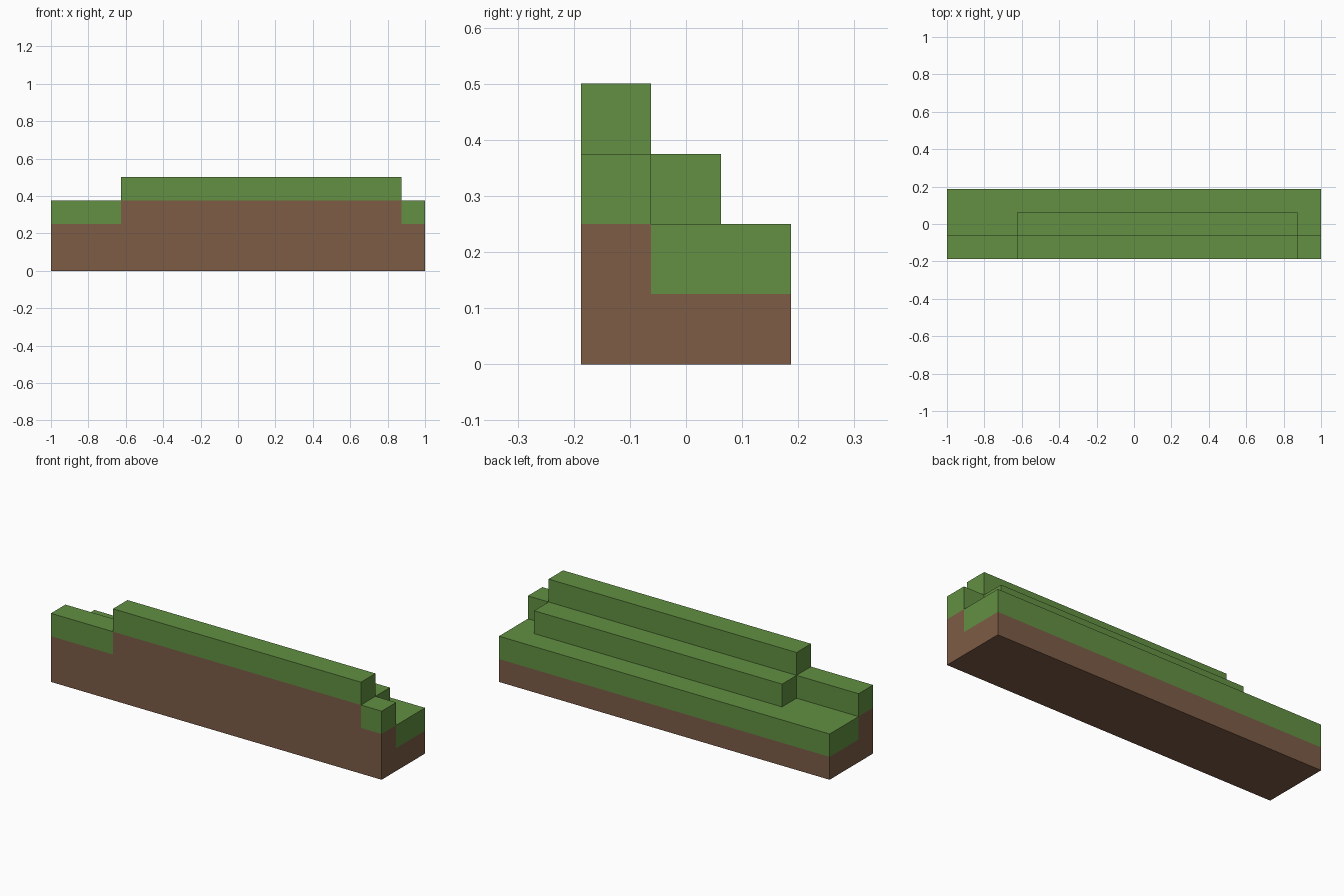
import bpy
import bmesh
from math import radians
from mathutils import Vector

if "Cube" in bpy.data.objects:
    bpy.data.objects.remove(bpy.data.objects["Cube"], do_unlink=True)


def make_material(name, colour):
    mat = bpy.data.materials.new(name)
    mat.use_nodes = True
    mat.diffuse_color = (*colour, 1)
    mat.node_tree.nodes["Principled BSDF"].inputs["Base Color"].default_value = (*colour, 1)
    return mat


SOIL, TURF = 0, 1
materials = [make_material("soil brown", (0.205, 0.107, 0.061)),
             make_material("grass green", (0.122, 0.279, 0.054))]

# Block grid: column edges, and stack heights for the front, middle and back rows
step = 0.125
x_edges = [-1, -0.625, 0.875, 1]
y_edges = [-0.1875, -0.0625, 0.0625, 0.1875]
heights = [(3, 4, 3), (2, 3, 2), (2, 2, 2)]


def filled(i, j, k):
    return 0 <= i < 3 and 0 <= j < 3 and 0 <= k < heights[j][i]


def add_side(bm, low, high, axis, sign, material):
    """Add one outward-facing side of the box from low to high."""
    u, v = (axis + 1) % 3, (axis + 2) % 3
    corners = []
    for a, b in ((0, 0), (1, 0), (1, 1), (0, 1)):
        point = Vector(low)
        point[axis] = high[axis] if sign > 0 else low[axis]
        point[u] = high[u] if a else low[u]
        point[v] = high[v] if b else low[v]
        corners.append(bm.verts.new(point))
    face = bm.faces.new(corners if sign > 0 else corners[::-1])
    face.material_index = material


# Stepped bank: only exposed sides, with the top block of every stack in turf
bm = bmesh.new()
for j, row in enumerate(heights):
    for i, height in enumerate(row):
        for k in range(height):
            low = (x_edges[i], y_edges[j], k * step)
            high = (x_edges[i + 1], y_edges[j + 1], (k + 1) * step)
            material = TURF if k == height - 1 else SOIL
            for axis in range(3):
                for sign in (-1, 1):
                    neighbour = [i, j, k]
                    neighbour[axis] += sign
                    if not filled(*neighbour):
                        add_side(bm, low, high, axis, sign, material)

# Weld the sides and merge flat areas of one colour
bmesh.ops.remove_doubles(bm, verts=bm.verts, dist=0.0001)
bmesh.ops.dissolve_limit(bm, angle_limit=radians(1), verts=bm.verts,
                         edges=bm.edges, delimit={'MATERIAL'})

mesh = bpy.data.meshes.new("stepped_grass_bank")
bm.to_mesh(mesh)
bm.free()
for mat in materials:
    mesh.materials.append(mat)
bank = bpy.data.objects.new("stepped_grass_bank", mesh)
bpy.context.collection.objects.link(bank)
